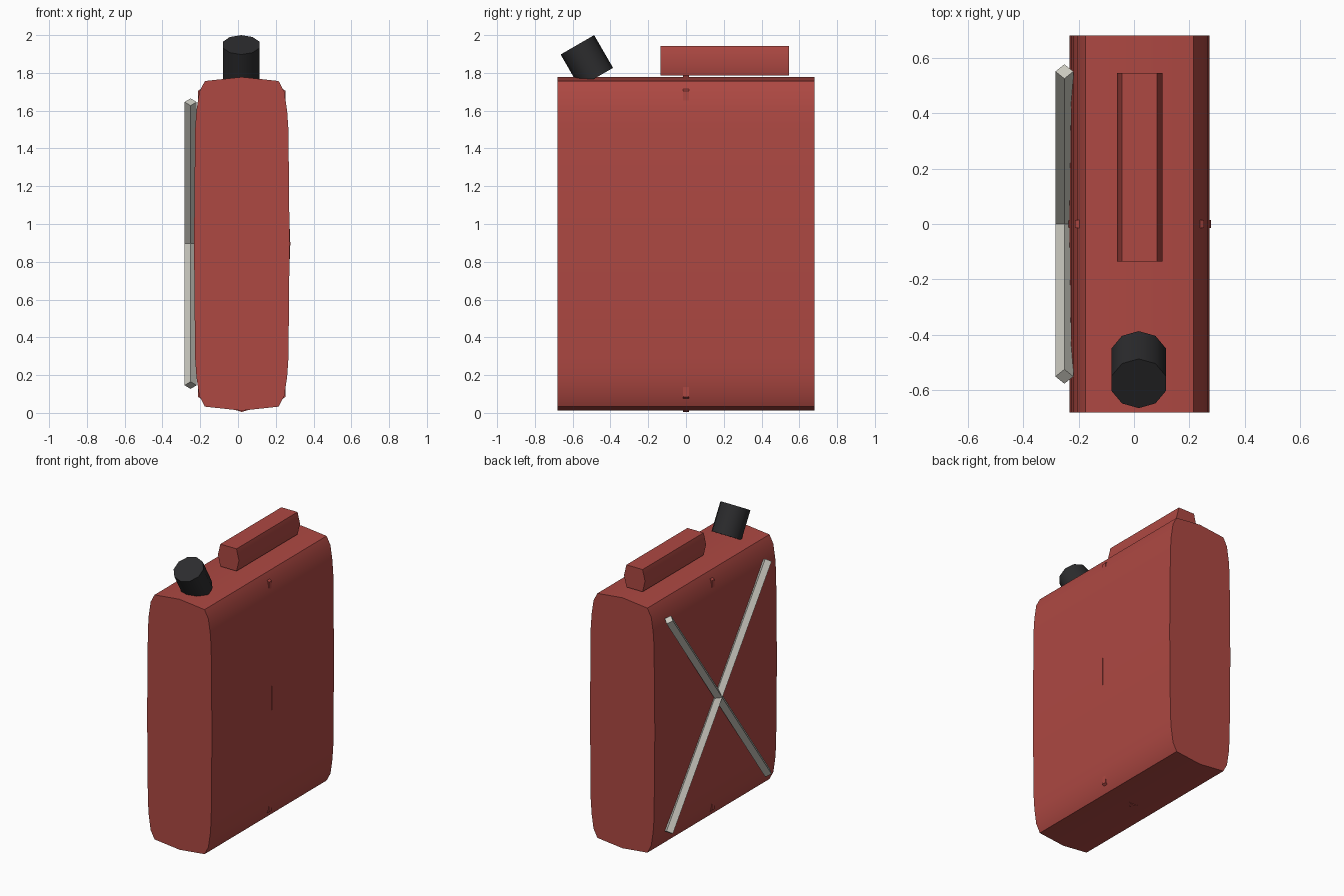
import bpy, bmesh, math
from mathutils import Vector

if "Cube" in bpy.data.objects:
    bpy.data.objects.remove(bpy.data.objects["Cube"])

CX, MID = 0.02, 0.895   # centre of the body section


def material(name, rgb):
    m = bpy.data.materials.new(name)
    m.diffuse_color = (*rgb, 1)
    m.use_nodes = True
    m.node_tree.nodes["Principled BSDF"].inputs["Base Color"].default_value = m.diffuse_color
    return m


red = material("red_paint", (0.42, 0.065, 0.055))
black = material("black_plastic", (0.025, 0.025, 0.027))
pale = material("pale_metal", (0.60, 0.59, 0.53))


def finish(ob, mat):
    ob.data.materials.append(mat)
    bpy.ops.object.select_all(action='DESELECT')
    ob.select_set(True)
    bpy.context.view_layer.objects.active = ob
    bpy.ops.object.shade_smooth_by_angle(angle=math.radians(40))


def extrude_profile(name, points, y0, y1, mat):
    """Close an xz outline and extrude it along y."""
    bm = bmesh.new()
    face = bm.faces.new([bm.verts.new((x, y0, z)) for x, z in points])
    new = bmesh.ops.extrude_face_region(bm, geom=[face])["geom"]
    bmesh.ops.translate(bm, vec=(0, y1 - y0, 0),
                        verts=[v for v in new if isinstance(v, bmesh.types.BMVert)])
    bmesh.ops.recalc_face_normals(bm, faces=bm.faces)
    me = bpy.data.meshes.new(name)
    bm.to_mesh(me)
    bm.free()
    ob = bpy.data.objects.new(name, me)
    bpy.context.collection.objects.link(ob)
    finish(ob, mat)


def symmetric(quarter):
    """Mirror a top-right quarter (offsets from the section centre) into a full outline."""
    right = quarter + [(x, -z) for x, z in reversed(quarter) if z > 0]
    left = [(-x, z) for x, z in reversed(right) if x > 0]
    return [(CX + x, MID + z) for x, z in right + left]


# Can body with bulging sides
extrude_profile("can_body", symmetric([(0, 0.883), (0.195, 0.862), (0.225, 0.805),
                (0.240, 0.705), (0.247, 0.605), (0.253, 0)]), -0.68, 0.68, red)

# Narrow weld seam round the middle, mostly buried in the body
extrude_profile("weld_seam", symmetric([(0, 0.890), (0.10, 0.860), (0.18, 0.845),
                (0.232, 0.810), (0.232, 0.745), (0.238, 0.5), (0.257, 0)]),
                -0.015, 0.015, red)

# Hexagonal carrying handle
hw, mw, z0, z1 = 0.063, 0.082, 1.785, 1.942
extrude_profile("handle", [(CX - hw, z0), (CX + hw, z0), (CX + mw, (z0 + z1) / 2),
                (CX + hw, z1), (CX - hw, z1), (CX - mw, (z0 + z1) / 2)],
                -0.135, 0.545, red)

# Tilted ten-sided cap
bpy.ops.mesh.primitive_cylinder_add(vertices=10, radius=0.1025, depth=0.2,
                                    location=(CX - 0.003, -0.525, 1.862),
                                    rotation=(math.radians(30), 0, 0))
cap = bpy.context.object
cap.name = "spout_cap"
finish(cap, black)

# Crossed square bars on the left side, corner edges facing outward
for side, label in ((1, "a"), (-1, "b")):
    d = Vector((0, side * 0.55, 0.75))
    bpy.ops.mesh.primitive_cylinder_add(vertices=4, radius=0.032, depth=2 * d.length,
                                        location=(-0.251, 0, 0.896),
                                        rotation=(-math.atan2(d.y, d.z), 0, 0))
    bar = bpy.context.object
    bar.name = "cross_bar_" + label
    finish(bar, pale)
